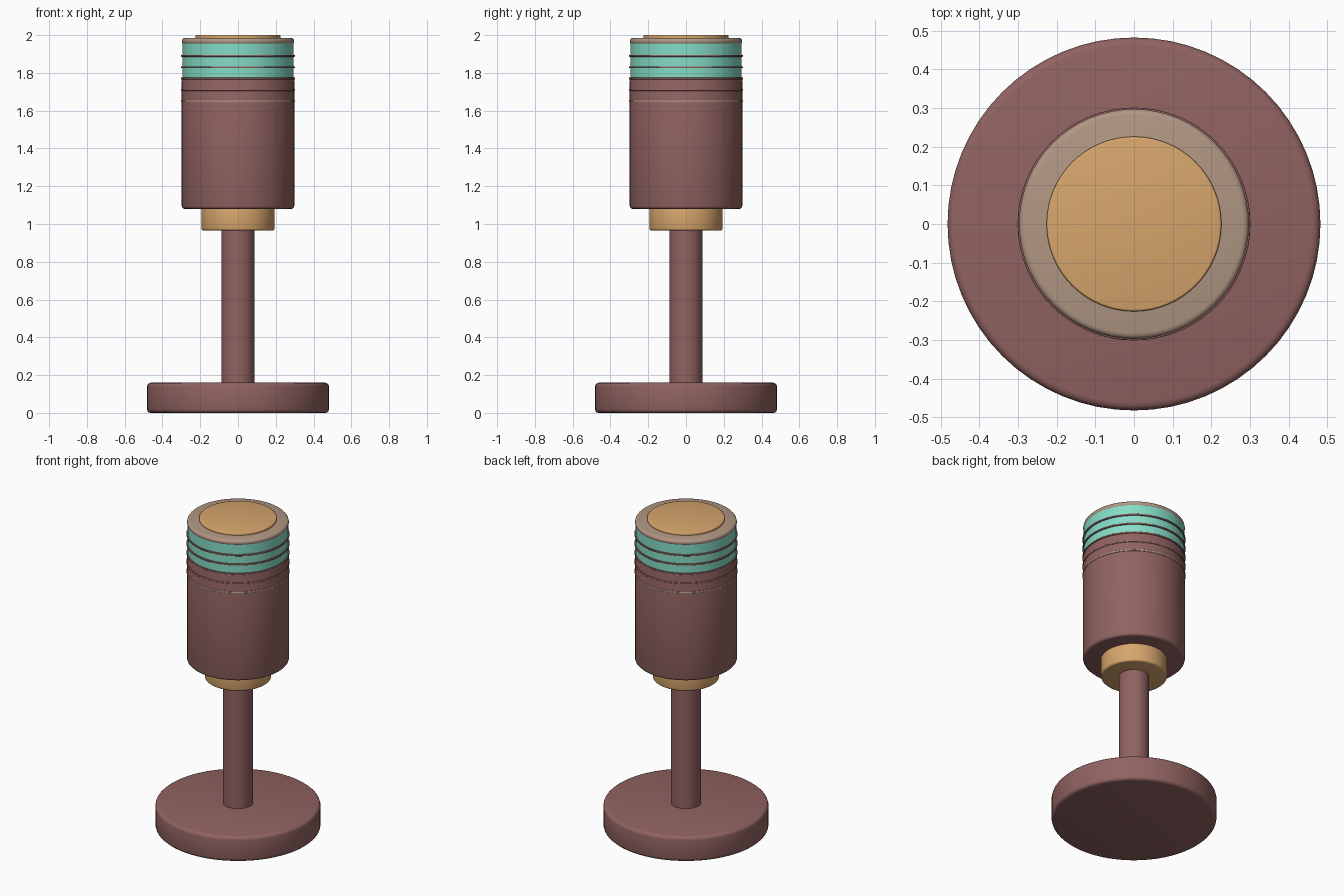
import bpy, math

cube = bpy.data.objects.get("Cube")
if cube:
    bpy.data.objects.remove(cube, do_unlink=True)


def material(name, rgb):
    m = bpy.data.materials.new(name)
    m.use_nodes = True
    m.diffuse_color = (*rgb, 1)
    m.node_tree.nodes["Principled BSDF"].inputs["Base Color"].default_value = (*rgb, 1)
    return m


BROWN = material("dusty brown", (0.28, 0.125, 0.12))
GOLD = material("warm gold", (0.68, 0.38, 0.15))
TEAL = material("mint teal", (0.235, 0.72, 0.57))
TAN = material("pale tan", (0.44, 0.31, 0.23))


def disc(name, radius, bottom, top, mat, bevel=0.0):
    """Upright cylinder with optional rounded rims."""
    bpy.ops.mesh.primitive_cylinder_add(vertices=64, radius=radius, depth=top - bottom,
                                        location=(0, 0, (bottom + top) / 2))
    ob = bpy.context.object
    ob.name = name
    ob.data.materials.append(mat)
    if bevel:
        mod = ob.modifiers.new("rounded rims", 'BEVEL')
        mod.width = bevel
        mod.segments = 3
        mod.limit_method = 'ANGLE'
        mod.angle_limit = math.radians(40)
        bpy.ops.object.modifier_apply(modifier=mod.name)
    bpy.ops.object.shade_smooth_by_angle(angle=math.radians(40))
    return ob


# Stand
disc("base", 0.482, 0, 0.16, BROWN, 0.02)
disc("stem", 0.088, 0.15, 0.98, BROWN)
disc("collar", 0.194, 0.965, 1.10, GOLD, 0.012)

# Head
disc("body", 0.298, 1.08, 1.775, BROWN, 0.015)
disc("upper_band", 0.294, 1.76, 1.96, TEAL)
disc("cap", 0.297, 1.95, 1.985, TAN, 0.015)
disc("top_plate", 0.226, 1.975, 2.0, GOLD, 0.006)

# Thin rings around the head
for i in range(5):
    z = 1.65 + 0.06 * i
    disc(f"ring_{i + 1}", 0.301, z - 0.005, z + 0.005, TAN if i == 0 else BROWN, 0.002)
